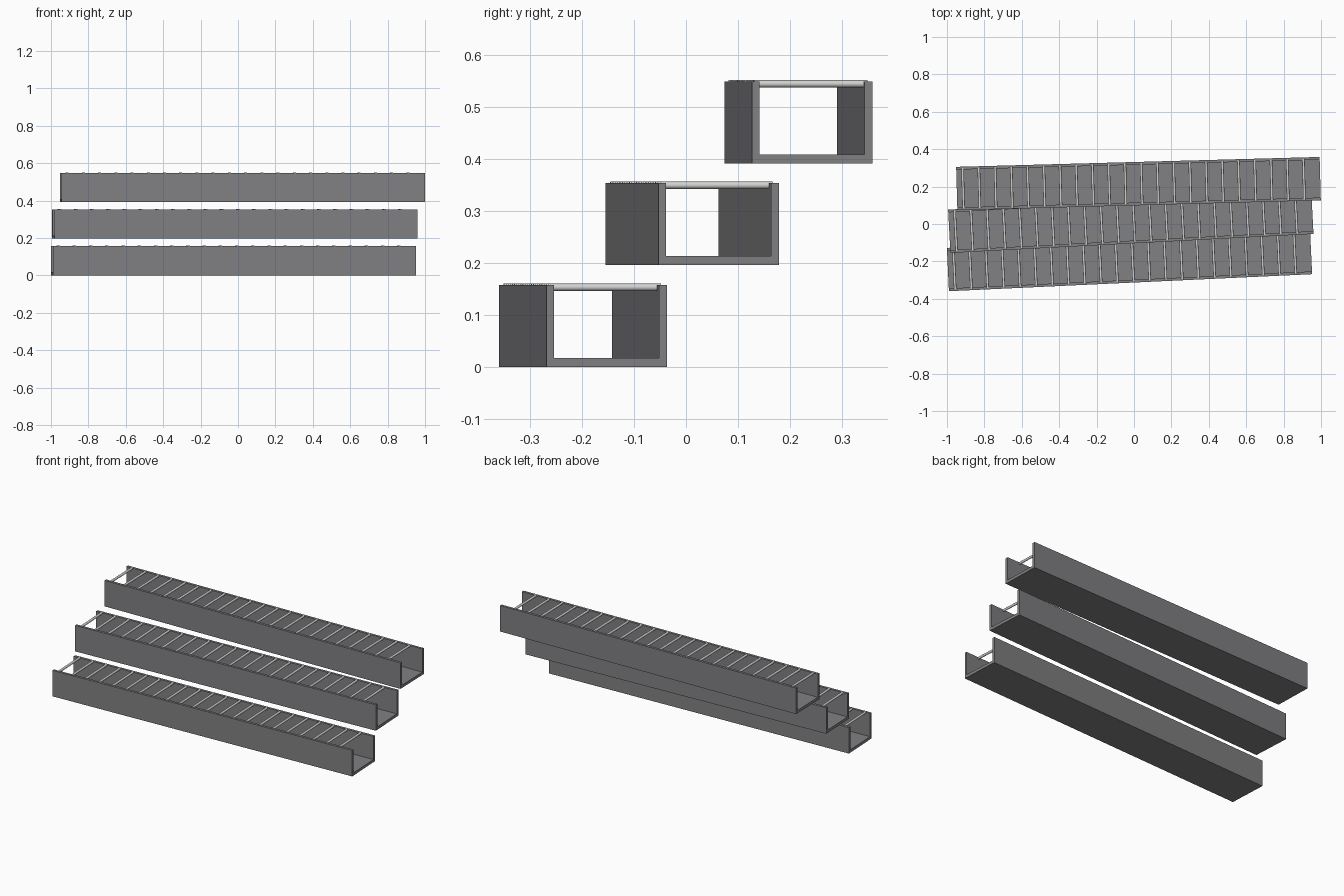
import bpy, bmesh
from math import radians
from mathutils import Matrix, Vector

cube = bpy.data.objects.get("Cube")
if cube:
    bpy.data.objects.remove(cube, do_unlink=True)

LENGTH, WIDTH, HEIGHT = 1.944, 0.232, 0.157
WALL, FLOOR = 0.015, 0.017
RUNGS, PITCH, FIRST, RADIUS = 22, 0.0868, 0.034, 0.007


def make_material(name, color):
    mat = bpy.data.materials.new(name)
    mat.use_nodes = True
    mat.diffuse_color = color
    mat.node_tree.nodes["Principled BSDF"].inputs["Base Color"].default_value = color
    return mat


steel = make_material("grey steel", (0.22, 0.22, 0.23, 1))
bright = make_material("bright steel", (0.65, 0.65, 0.64, 1))


def add_object(name, bm, mat, matrix):
    bmesh.ops.recalc_face_normals(bm, faces=bm.faces)
    mesh = bpy.data.meshes.new(name)
    bm.to_mesh(mesh)
    bm.free()
    mesh.materials.append(mat)
    obj = bpy.data.objects.new(name, mesh)
    obj.matrix_world = matrix
    bpy.context.collection.objects.link(obj)
    return obj


def add_channel(name, matrix):
    # U-shaped profile swept along the length
    w, i = WIDTH / 2, WIDTH / 2 - WALL
    profile = [(-w, 0), (w, 0), (w, HEIGHT), (i, HEIGHT),
               (i, FLOOR), (-i, FLOOR), (-i, HEIGHT), (-w, HEIGHT)]
    bm = bmesh.new()
    face = bm.faces.new([bm.verts.new((-LENGTH / 2, y, z)) for y, z in profile])
    swept = bmesh.ops.extrude_face_region(bm, geom=[face], use_keep_orig=True)
    verts = [g for g in swept["geom"] if isinstance(g, bmesh.types.BMVert)]
    bmesh.ops.translate(bm, verts=verts, vec=(LENGTH, 0, 0))
    add_object(name, bm, steel, matrix)


def add_rungs(name, matrix):
    # Round bars set into the tops of both walls
    bm = bmesh.new()
    for k in range(RUNGS):
        place = Matrix.Translation((-LENGTH / 2 + FIRST + k * PITCH, 0, HEIGHT + 0.003 - RADIUS))
        bmesh.ops.create_cone(bm, cap_ends=True, segments=12, radius1=RADIUS, radius2=RADIUS,
                              depth=WIDTH - WALL, matrix=place @ Matrix.Rotation(radians(90), 4, "X"))
    obj = add_object(name, bm, bright, matrix)
    bpy.ops.object.select_all(action="DESELECT")
    obj.select_set(True)
    bpy.context.view_layer.objects.active = obj
    bpy.ops.object.shade_smooth_by_angle(angle=radians(40))


# Three stacked trays, each stepped back and slightly turned
for label, centre, turn in (("lower", (-0.024, -0.198, 0), 2.68),
                            ("middle", (-0.017, 0.012, 0.196), 3.0),
                            ("upper", (0.024, 0.216, 0.391), 1.56)):
    matrix = Matrix.Translation(Vector(centre)) @ Matrix.Rotation(radians(turn), 4, "Z")
    add_channel(label + "_channel", matrix)
    add_rungs(label + "_rungs", matrix)
